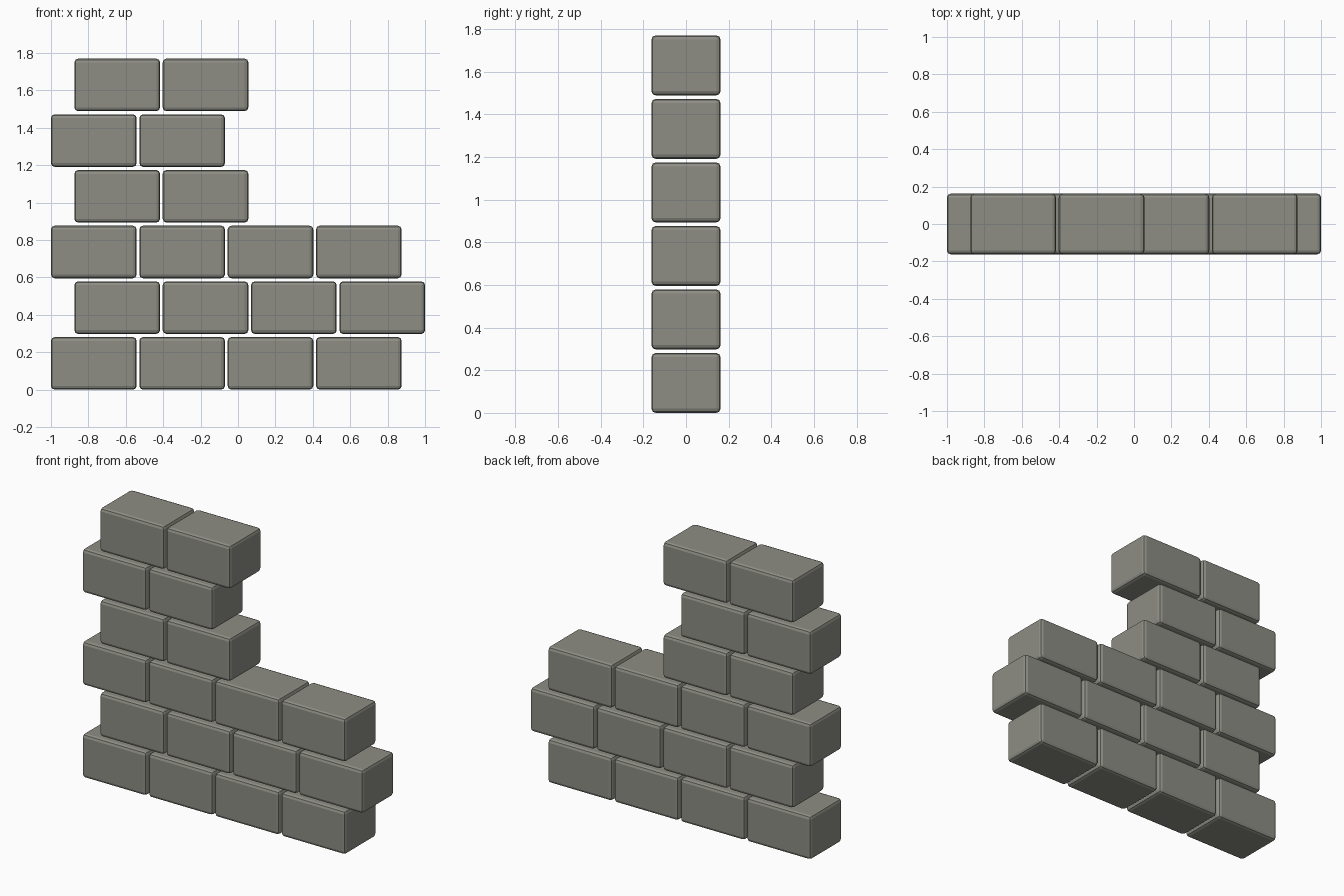
import bpy

if "Cube" in bpy.data.objects:
    bpy.data.objects.remove(bpy.data.objects["Cube"])

W, D, H = 0.458, 0.324, 0.281      # brick size
PITCH_X, PITCH_Z = 0.4723, 0.2977  # brick spacing
BEVEL = 0.02

stone = bpy.data.materials.new("stone")
stone.diffuse_color = (0.27, 0.27, 0.235, 1)
stone.use_nodes = True
stone.node_tree.nodes["Principled BSDF"].inputs["Base Color"].default_value = stone.diffuse_color


def add_brick(name, x0, z0):
    bpy.ops.mesh.primitive_cube_add(size=1, location=(x0 + W / 2, 0, z0 + H / 2))
    ob = bpy.context.object
    ob.name = name
    ob.scale = (W, D, H)
    bpy.ops.object.transform_apply(location=False, rotation=False, scale=True)
    ob.data.materials.append(stone)
    # softened edges
    mod = ob.modifiers.new("edge_bevel", 'BEVEL')
    mod.width = BEVEL
    mod.segments = 2
    mod.limit_method = 'ANGLE'


# courses from the ground up, every second one shifted so it ends at x = 1
shift = 2 - 3 * PITCH_X - W
for row, count in enumerate([4, 4, 4, 2, 2, 2]):
    start = -1 + shift * (row % 2)
    for i in range(count):
        add_brick(f"brick_row{row + 1}_{i + 1}", start + i * PITCH_X, row * PITCH_Z)
